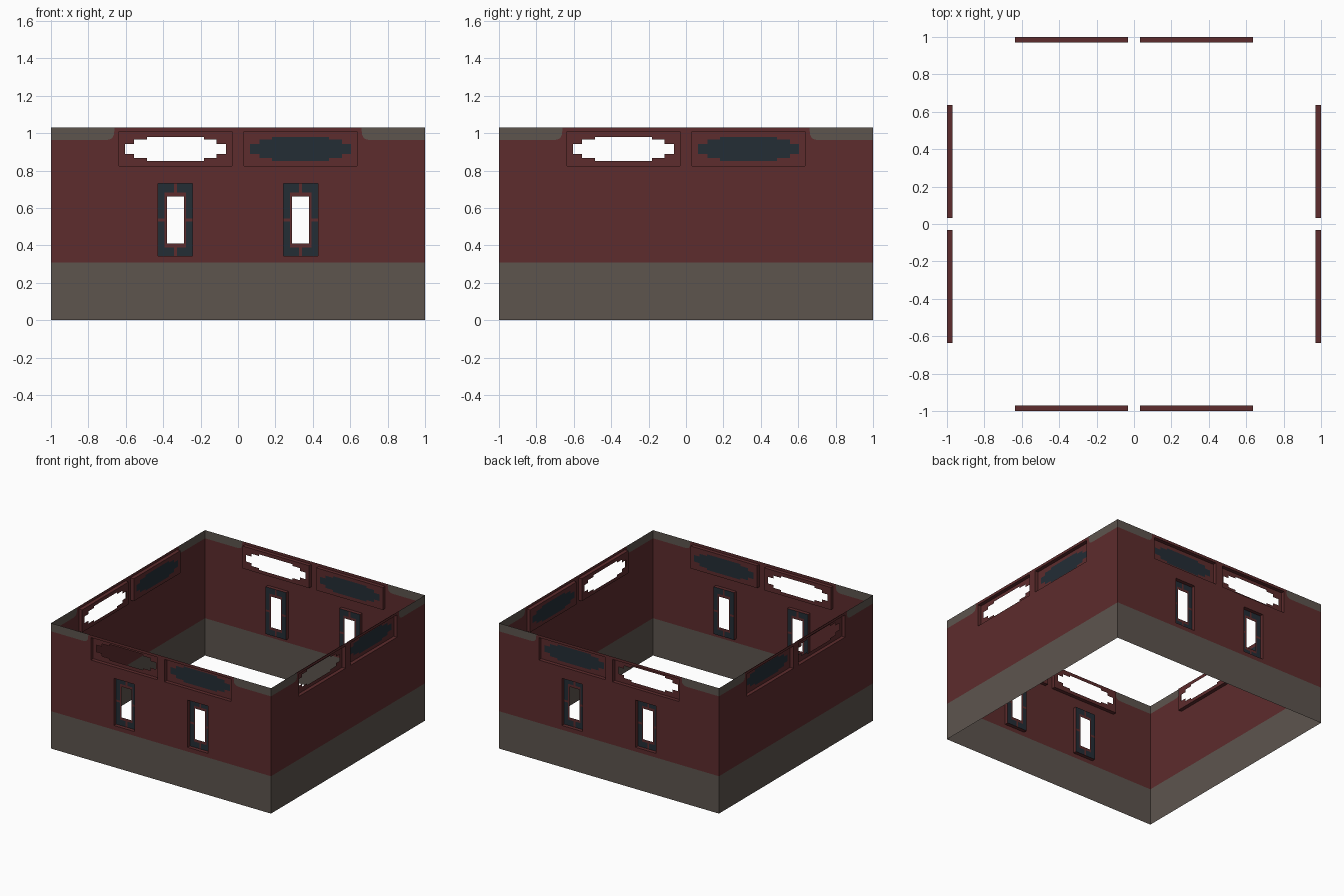
import bpy
import bmesh

cube = bpy.data.objects.get("Cube")
if cube:
    bpy.data.objects.remove(cube, do_unlink=True)


def make_material(name, rgb):
    mat = bpy.data.materials.new(name)
    mat.use_nodes = True
    mat.diffuse_color = (*rgb, 1)
    mat.node_tree.nodes["Principled BSDF"].inputs["Base Color"].default_value = (*rgb, 1)
    return mat


MATERIALS = [
    make_material("dark red wall", (0.109, 0.025, 0.026)),
    make_material("warm grey stone", (0.109, 0.089, 0.076)),
    make_material("blue black glass", (0.017, 0.026, 0.036)),
]
RED, GREY, GLASS = range(3)

TOP, CAP, PLINTH = 1.03, 0.963, 0.307
DEPTH = 0.03
VENT = (0.335, 0.916, 0.302, 0.092)      # centre u, centre z, half width, half height
WINDOW = (0.335, 0.536, 0.093, 0.194)
STEPS = [(0.27, 0.027), (0.22, 0.05), (0.152, 0.064)]
CAP_CURVE = [(0.66, TOP), (0.663, 0.992), (0.672, 0.974), (0.688, 0.965), (0.71, CAP)]


class Sheet:
    """Faces drawn in wall coordinates: u along, z up, d inward."""

    def __init__(self, axis, side):
        self.bm = bmesh.new()
        self.axis, self.side = axis, side
        self.flip = (axis == "y") == (side > 0)

    def face(self, points, colour):
        verts = []
        for u, z, d in points:
            out = self.side * (1 - d)
            verts.append(self.bm.verts.new((u, out, z) if self.axis == "y" else (out, u, z)))
        face = self.bm.faces.new(verts[::-1] if self.flip else verts)
        face.material_index = colour

    def grid(self, us, zs, d, rule):
        us, zs = sorted(set(us)), sorted(set(zs))
        for u0, u1 in zip(us, us[1:]):
            for z0, z1 in zip(zs, zs[1:]):
                colour = rule((u0 + u1) / 2, (z0 + z1) / 2)
                if colour is not None:
                    self.face([(u0, z0, d), (u1, z0, d), (u1, z1, d), (u0, z1, d)], colour)

    def reveal(self, u, z, w, h):
        corners = [(u - w, z - h), (u + w, z - h), (u + w, z + h), (u - w, z + h)]
        for a, b in zip(corners, corners[1:] + corners[:1]):
            self.face([(*a, 0), (*b, 0), (*b, DEPTH), (*a, DEPTH)], RED)

    def finish(self, name):
        bmesh.ops.remove_doubles(self.bm, verts=self.bm.verts, dist=0.0001)
        mesh = bpy.data.meshes.new(name)
        self.bm.to_mesh(mesh)
        self.bm.free()
        for mat in MATERIALS:
            mesh.materials.append(mat)
        bpy.context.collection.objects.link(bpy.data.objects.new(name, mesh))


def inside(u, z, w, h):
    return abs(u) < w and abs(z) < h


def build_wall(name, axis, side, has_windows):
    openings = [(s * r[0], *r[1:]) for s in (-1, 1)
                for r in ([VENT, WINDOW] if has_windows else [VENT])]
    end, inner = CAP_CURVE[-1][0], CAP_CURVE[0][0]

    # Main sheet: stone plinth, red wall and stone corner caps
    def wall_rule(u, z):
        if any(inside(u - c, z - m, w, h) for c, m, w, h in openings):
            return None
        if z > CAP and abs(u) > inner:
            return GREY if abs(u) > end else None
        return GREY if z < PLINTH else RED

    us, zs = [-1, 1, -end, end, -inner, inner], [0, PLINTH, CAP, TOP]
    for c, m, w, h in openings:
        us += [c - w, c + w]
        zs += [m - h, m + h]
    sheet = Sheet(axis, side)
    sheet.grid(us, zs, 0, wall_rule)

    # Rounded ends of the corner caps
    for s in (-1, 1):
        curve = [(s * u, z, 0) for u, z in CAP_CURVE]
        stone = curve + [(s * end, TOP, 0)]
        red = curve[::-1] + [(s * inner, CAP, 0)]
        for points, colour in ((stone, GREY), (red, RED)):
            sheet.face(points if s > 0 else points[::-1], colour)
    sheet.finish(name + "_wall")

    # Recessed vents with a stepped oval, one open and one glazed
    for s, fill, label in ((-1, None, "open"), (1, GLASS, "glazed")):
        c, m, w, h = s * VENT[0], *VENT[1:]

        def vent_rule(u, z):
            return fill if any(inside(u - c, z - m, *step) for step in STEPS) else RED

        sheet = Sheet(axis, side)
        sizes = [(w, h)] + STEPS
        sheet.grid([c + k * a for a, b in sizes for k in (-1, 1)],
                   [m + k * b for a, b in sizes for k in (-1, 1)], DEPTH, vent_rule)
        sheet.reveal(c, m, w, h)
        sheet.finish(f"{name}_{label}_vent")

    # Recessed windows: glass border, red bars and an open centre
    if not has_windows:
        return
    hole, frame, bar = (0.045, 0.126), (0.057, 0.147), 0.008
    for s, label in ((-1, "right"), (1, "left")):
        c, m, w, h = s * WINDOW[0], *WINDOW[1:]

        def window_rule(u, z):
            u, z = u - c, z - m
            if inside(u, z, *hole):
                return None
            if inside(u, z, *frame) or abs(u) < bar or abs(z) < bar:
                return RED
            return GLASS

        sheet = Sheet(axis, side)
        sizes = [(w, h), hole, frame, (bar, bar)]
        sheet.grid([c + k * a for a, b in sizes for k in (-1, 1)],
                   [m + k * b for a, b in sizes for k in (-1, 1)], DEPTH, window_rule)
        sheet.reveal(c, m, w, h)
        sheet.finish(f"{name}_{label}_window")


build_wall("front", "y", -1, True)
build_wall("back", "y", 1, True)
build_wall("left", "x", 1, False)
build_wall("right", "x", -1, False)
